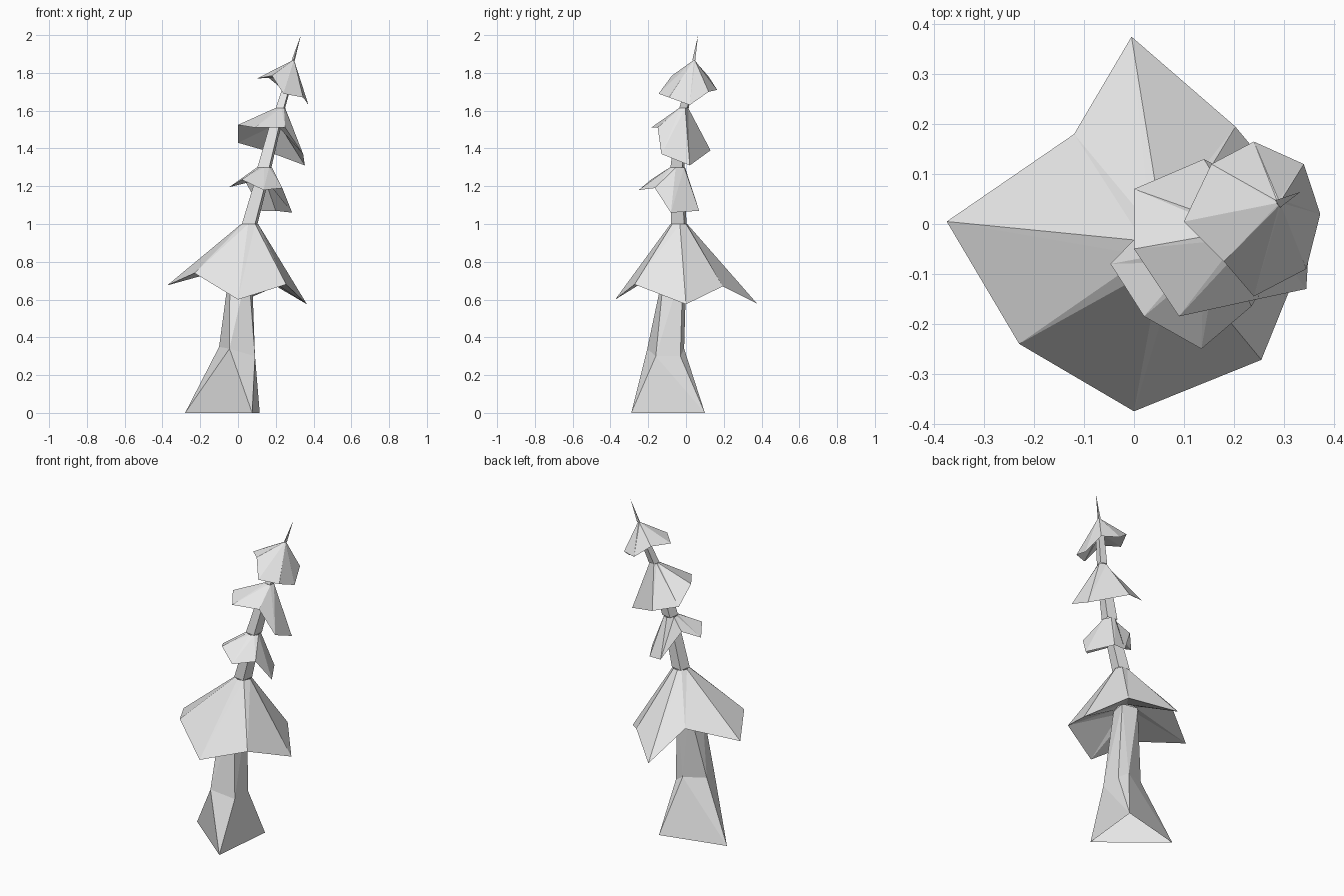
import bpy
import bmesh
from math import cos, sin, tau
from mathutils import Vector

# Remove the default cube
default_cube = bpy.data.objects.get("Cube")
if default_cube:
    bpy.data.objects.remove(default_cube, do_unlink=True)

# One plain material for the whole tree
pale_grey = bpy.data.materials.new("pale_grey")
pale_grey.use_nodes = True
grey_value = (0.8, 0.8, 0.8, 1)
pale_grey.diffuse_color = grey_value
pale_grey.node_tree.nodes["Principled BSDF"].inputs["Base Color"].default_value = grey_value


def finish(name, bm):
    """Turn a bmesh into a named, flat shaded object."""
    mesh = bpy.data.meshes.new(name)
    bm.to_mesh(mesh)
    bm.free()
    mesh.materials.append(pale_grey)
    obj = bpy.data.objects.new(name, mesh)
    bpy.context.collection.objects.link(obj)
    return obj


def ring(center, radius, sides=4, turn=0.6):
    """Points of a small horizontal polygon."""
    x, y, z = center
    angles = [turn + tau * i / sides for i in range(sides)]
    return [(x + radius * cos(a), y + radius * sin(a), z) for a in angles]


def trunk_segment(name, lower, upper):
    """Faceted tube of wood spanning two uneven rings, open at both ends."""
    bm = bmesh.new()
    bottom = {bm.verts.new(point) for point in lower}
    top = {bm.verts.new(point) for point in upper}
    bmesh.ops.convex_hull(bm, input=bm.verts)
    bmesh.ops.recalc_face_normals(bm, faces=bm.faces)
    caps = [f for f in bm.faces if set(f.verts) <= bottom or set(f.verts) <= top]
    bmesh.ops.delete(bm, geom=caps, context='FACES')
    return finish(name, bm)


def skirt(bm, rim, center, collar):
    """Band of triangles from the rim to a small collar."""
    center = Vector(center)
    inner = []
    for vert in rim:
        direction = vert.co - center
        direction.z = 0
        inner.append(bm.verts.new(center + direction.normalized() * collar))
    for i in range(len(rim)):
        j = (i + 1) % len(rim)
        bm.faces.new((rim[i], rim[j], inner[j]))
        bm.faces.new((rim[i], inner[j], inner[i]))


def foliage_tier(name, apex, collar, hub, hub_collar, points):
    """Jagged cone with a shallow hollow underside."""
    bm = bmesh.new()
    rim = [bm.verts.new(point) for point in points]
    skirt(bm, rim, apex, collar)
    skirt(bm, rim[::-1], hub, hub_collar)
    return finish(name, bm)


# Where each tier sits on the trunk: hub under it, apex above it
hub_a, apex_a = (.015, -.055, .775), (.062, -.038, 1)
hub_b, apex_b = (.125, -.045, 1.23), (.14, -.045, 1.3)
hub_c, apex_c = (.197, -.025, 1.52), (.225, -.01, 1.615)
hub_d, apex_d = (.275, .03, 1.78), (.292, .043, 1.865)

# Trunk: flared triangular foot, a knee, then a leaning stem between the tiers
foot = [(-.28, 0, 0), (.075, -.29, 0), (.115, .1, 0)]
knee = [(-.045, -.205, .34), (.09, -.16, .3), (.09, -.03, .3),
        (.03, -.01, .34), (-.1, -.06, .35)]
trunk_segment("trunk_foot", foot, knee)
trunk_segment("lower_trunk", knee, ring(hub_a, .07))
trunk_segment("middle_trunk", ring(apex_a, .05), ring(hub_b, .043))
trunk_segment("upper_trunk", ring(apex_b, .045), ring(hub_c, .037))
trunk_segment("crown_trunk", ring(apex_c, .03), ring(hub_d, .024))
trunk_segment("top_spike", ring(apex_d, .01, sides=3), [(.333, .064, 2)])

# Foliage tiers, each rim running counterclockwise from its left edge
foliage_tier("bottom_foliage", apex_a, .045, hub_a, .06, [
    (-.375, .005, .675), (-.23, -.24, .74), (0, -.375, .6), (.255, -.272, .68),
    (.365, 0, .575), (.203, .195, .67), (-.005, .375, .58), (-.12, .18, .75)])
foliage_tier("lower_foliage", apex_b, .04, hub_b, .035, [
    (-.047, -.08, 1.195), (.02, -.185, 1.235), (.135, -.25, 1.18),
    (.235, -.165, 1.19), (.287, -.08, 1.06), (.2, .07, 1.07),
    (.125, .07, 1.07), (.03, 0, 1.24)])
foliage_tier("upper_foliage", apex_c, .025, hub_c, .03, [
    (0, .07, 1.43), (0, -.05, 1.525), (.09, -.185, 1.51),
    (.25, -.15, 1.51), (.345, -.13, 1.37), (.354, .02, 1.31), (.14, .13, 1.39)])
foliage_tier("crown_foliage", apex_d, .006, hub_d, .02, [
    (.1, .005, 1.77), (.18, -.075, 1.785), (.24, -.145, 1.69), (.345, -.09, 1.67),
    (.373, .02, 1.63), (.34, .12, 1.7), (.24, .165, 1.71), (.155, .12, 1.78)])
